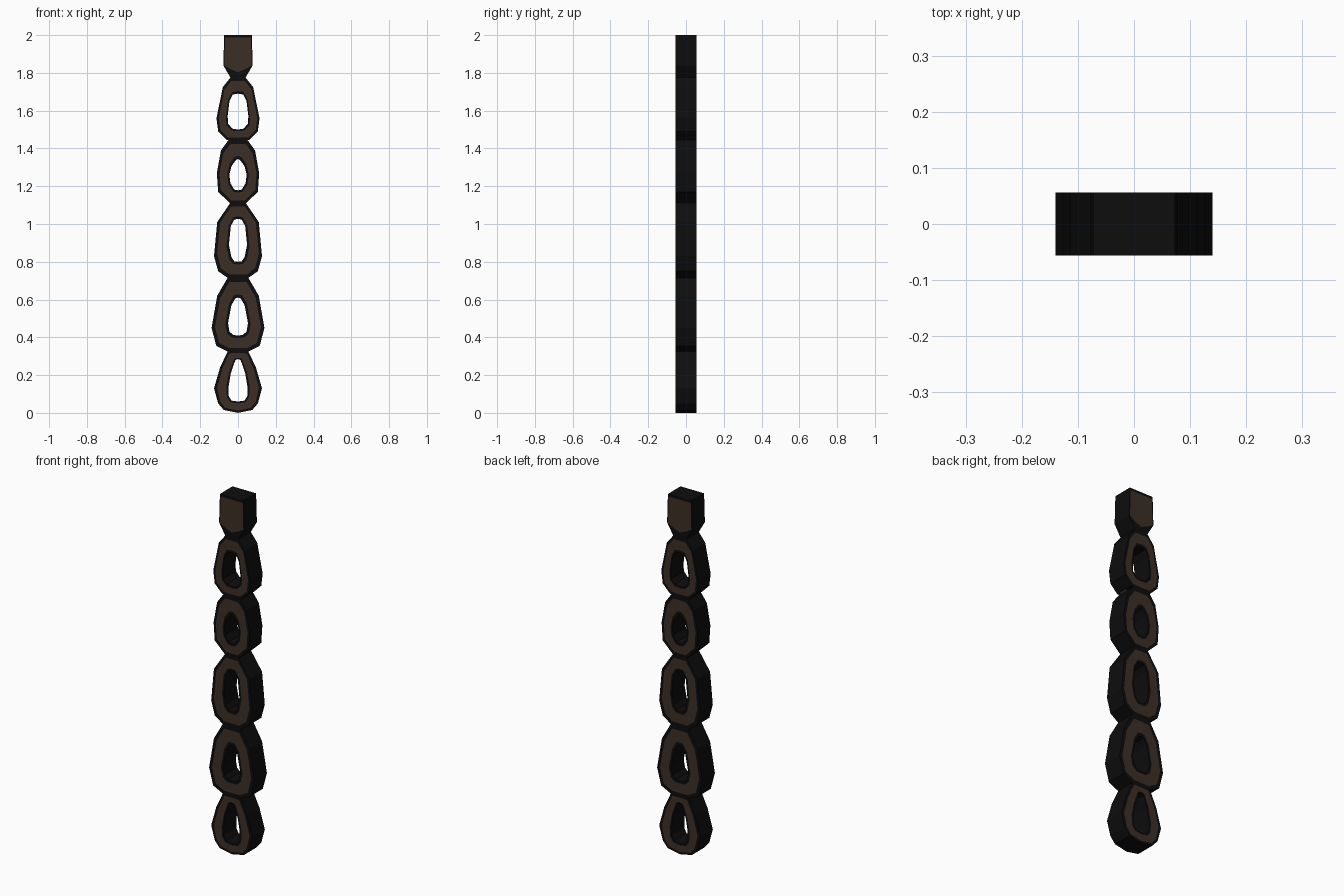
import bpy, bmesh

if "Cube" in bpy.data.objects:
    bpy.data.objects.remove(bpy.data.objects["Cube"])

D = 0.056  # half depth


def material(name, rgb):
    m = bpy.data.materials.new(name)
    m.diffuse_color = (*rgb, 1)
    m.use_nodes = True
    m.node_tree.nodes["Principled BSDF"].inputs["Base Color"].default_value = m.diffuse_color
    return m


BROWN = material("dark brown", (0.045, 0.028, 0.018))
BLACK = material("near black", (0.004, 0.004, 0.004))


def finish(bm, name):
    bmesh.ops.recalc_face_normals(bm, faces=bm.faces)
    me = bpy.data.meshes.new(name)
    bm.to_mesh(me)
    bm.free()
    me.materials.append(BROWN)
    me.materials.append(BLACK)
    bpy.context.collection.objects.link(bpy.data.objects.new(name, me))


def mirror_loop(half):
    return half + [(-x, z) for x, z in reversed(half[1:-1])]


def lerp(a, b, t):
    return [(p[0] + (q[0] - p[0]) * t, p[1] + (q[1] - p[1]) * t) for p, q in zip(a, b)]


def link(name, outer, hole, open_bottom=True):
    """Flat ring: black rim, brown band, black inner rim, black walls."""
    o, h = mirror_loop(outer), mirror_loop(hole)
    loops = [o, lerp(o, h, 0.21), lerp(o, h, 0.84), h]
    bm = bmesh.new()
    v = [[[bm.verts.new((x, y, z)) for x, z in lp] for lp in loops] for y in (-D, D)]
    n, half = len(o), len(outer)
    for i in range(n):
        j = (i + 1) % n
        for s in v:
            for k in range(3):
                f = bm.faces.new((s[k][i], s[k][j], s[k + 1][j], s[k + 1][i]))
                f.material_index = 0 if k == 1 else 1
        # walls, left out where links join
        for k in (0, 3):
            joint = i in (half - 2, half - 1) or (open_bottom and i in (0, n - 1))
            if k == 0 and joint:
                continue
            f = bm.faces.new((v[0][k][i], v[0][k][j], v[1][k][j], v[1][k][i]))
            f.material_index = 1
    finish(bm, name)


# Five links, right half outlines from bottom to top
link("link_1",
     [(0, 0), (.075, .015), (.105, .05), (.127, .13), (.095, .24), (.055, .325), (0, .325)],
     [(0, .06), (.035, .065), (.05, .09), (.05, .14), (.038, .21), (.014, .28), (0, .285)], False)
link("link_2",
     [(0, .325), (.055, .325), (.115, .355), (.14, .45), (.11, .62), (.055, .715), (0, .715)],
     [(0, .41), (.025, .412), (.045, .43), (.053, .475), (.035, .57), (.015, .605), (0, .61)])
link("link_3",
     [(0, .715), (.055, .715), (.105, .75), (.127, .83), (.11, 1.01), (.042, 1.11), (0, 1.11)],
     [(0, .8), (.02, .802), (.035, .825), (.048, .89), (.038, .99), (.02, 1.022), (0, 1.028)])
link("link_4",
     [(0, 1.11), (.042, 1.11), (.105, 1.17), (.112, 1.27), (.09, 1.39), (.05, 1.445), (0, 1.445)],
     [(0, 1.178), (.02, 1.182), (.04, 1.215), (.046, 1.26), (.035, 1.305), (.014, 1.335), (0, 1.345)])
link("link_5",
     [(0, 1.445), (.06, 1.445), (.105, 1.49), (.114, 1.56), (.08, 1.725), (.04, 1.775), (0, 1.775)],
     [(0, 1.5), (.03, 1.505), (.052, 1.53), (.055, 1.57), (.045, 1.65), (.028, 1.685), (0, 1.69)])

# Top cap with a black rim and a short neck
bm = bmesh.new()
rim = mirror_loop([(0, 1.775), (.04, 1.775), (.078, 1.84), (.073, 2), (0, 2)])
inner = mirror_loop([(0, 1.803), (.03, 1.815), (.072, 1.838), (.069, 1.987), (0, 1.987)])
sides = [[[bm.verts.new((x, y, z)) for x, z in lp] for lp in (rim, inner)] for y in (-D, D)]
n = len(rim)
for a, b in sides:
    bm.faces.new(b)
    for i in range(n):
        j = (i + 1) % n
        bm.faces.new((a[i], a[j], b[j], b[i])).material_index = 1
for i in range(1, n - 1):
    p, q = sides[0][0], sides[1][0]
    bm.faces.new((p[i], p[i + 1], q[i + 1], q[i])).material_index = 1
finish(bm, "top_cap")
